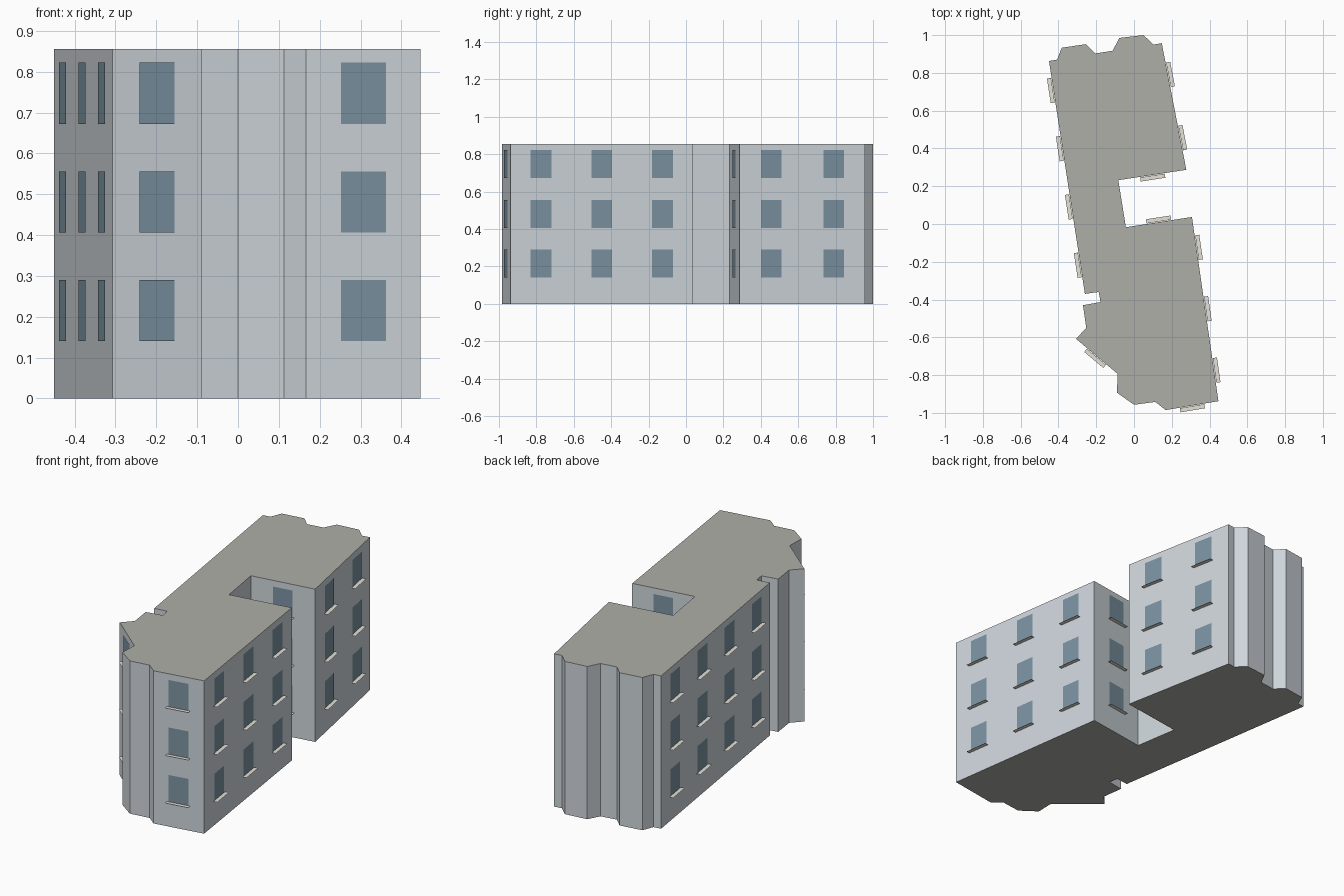
import bpy, bmesh
from mathutils import Vector

if "Cube" in bpy.data.objects:
    bpy.data.objects.remove(bpy.data.objects["Cube"])

HEIGHT = 0.855
STOREY = 0.266
WIN_W, WIN_H, WIN_Z = 0.112, 0.15, 0.14
SILL_W, SILL_IN, SILL_OUT = 0.132, 0.003, 0.025

# Floor plan, clockwise seen from above, starting at the front right corner
PLAN = [(.447, -.938), (.167, -.985), (.113, -.942), (0, -.957), (-.09, -.893),
        (-.087, -.793), (-.307, -.608), (-.253, -.55), (-.27, -.43), (-.177, -.413),
        (-.187, -.36), (-.26, -.37), (-.45, .863), (-.407, .87), (-.383, .933),
        (-.255, .952), (-.205, .903), (-.113, .917), (-.078, .985), (.05, 1.0),
        (.103, .95), (.147, .957), (.277, .287), (-.083, .232), (-.043, -.017),
        (.307, .037)]
# Wall index -> number of window columns
COLUMNS = {0: 1, 5: 1, 11: 4, 21: 2, 22: 1, 24: 1, 25: 3}


def material(name, rgb):
    m = bpy.data.materials.new(name)
    m.diffuse_color = (*rgb, 1)
    m.use_nodes = True
    m.node_tree.nodes["Principled BSDF"].inputs["Base Color"].default_value = m.diffuse_color
    return m


def make_object(name, faces, mat):
    """Build one mesh object from a list of polygons."""
    bm = bmesh.new()
    for pts in faces:
        bm.faces.new([bm.verts.new(p) for p in pts])
    bmesh.ops.remove_doubles(bm, verts=bm.verts, dist=1e-5)
    mesh = bpy.data.meshes.new(name)
    bm.to_mesh(mesh)
    bm.free()
    mesh.materials.append(mat)
    ob = bpy.data.objects.new(name, mesh)
    bpy.context.collection.objects.link(ob)
    return ob


wall_mat = material("wall_paint", (.62, .67, .71))
roof_mat = material("roof_grey", (.42, .43, .39))
glass_mat = material("window_glass", (.20, .29, .36))
sill_mat = material("sill_stone", (.78, .75, .68))

base = [Vector((x, y, 0)) for x, y in PLAN]
up = Vector((0, 0, 1))
top = [p + up * HEIGHT for p in base]
n = len(base)

# Walls, roof and underside
walls = [(base[(i + 1) % n], base[i], top[i], top[(i + 1) % n]) for i in range(n)]
make_object("walls", walls, wall_mat)
make_object("roof", [top[::-1]], roof_mat)
make_object("floor", [base], roof_mat)

# Windows with a flat sill under each
windows, sills = [], []
for i, count in COLUMNS.items():
    a, b = base[i], base[(i + 1) % n]
    along = (b - a).normalized()
    out = Vector((-along.y, along.x, 0))
    for c in range(count):
        mid = a.lerp(b, (c + .5) / count)
        for floor in range(3):
            foot = mid + up * (WIN_Z + STOREY * floor)
            w, p = along * WIN_W / 2, foot + out * .003
            windows.append((p + w, p - w, p - w + up * WIN_H, p + w + up * WIN_H))
            s = along * SILL_W / 2
            near, far = foot + out * SILL_IN, foot + out * SILL_OUT
            sills.append((near + s, far + s, far - s, near - s))
make_object("windows", windows, glass_mat)
make_object("window_sills", sills, sill_mat)
